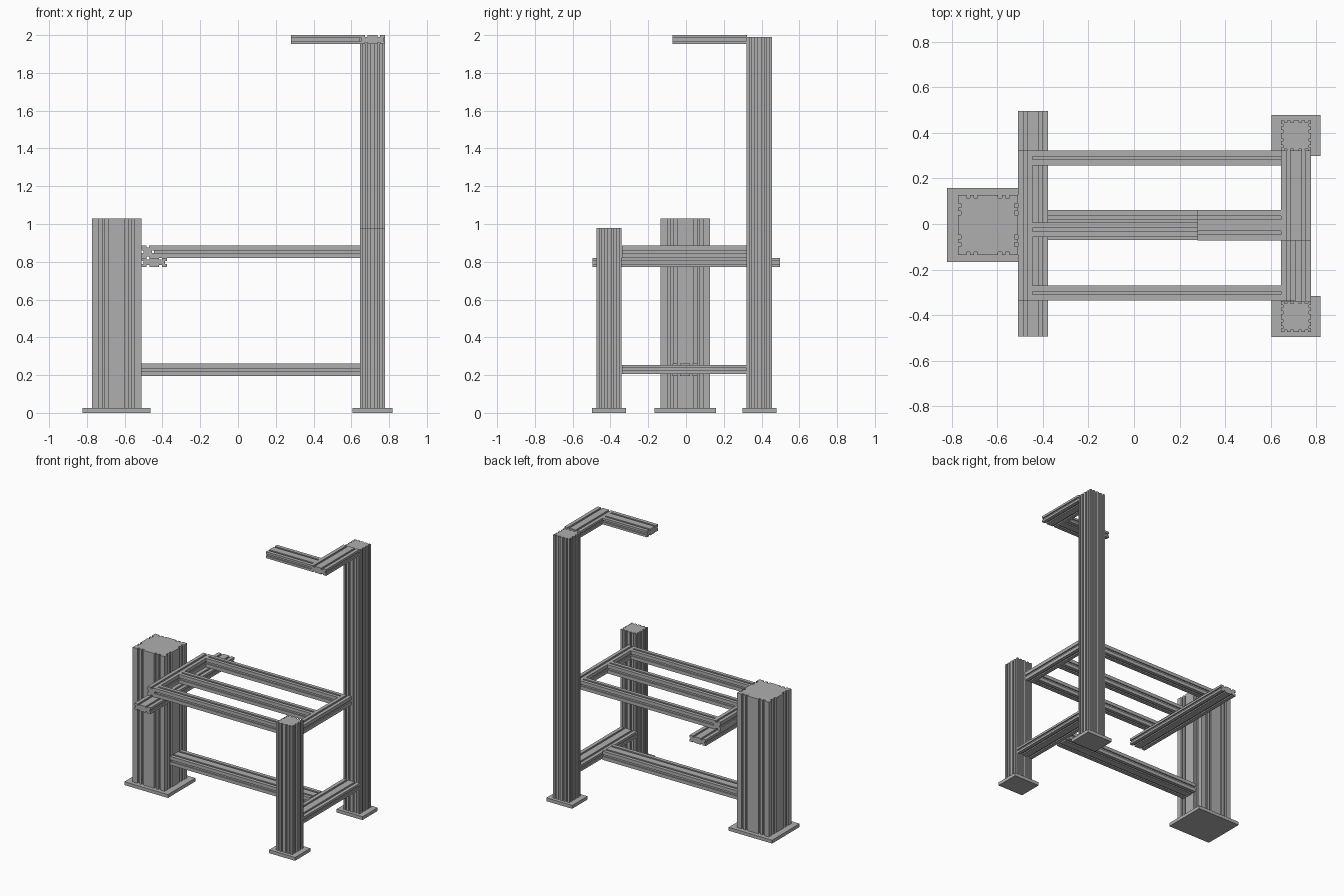
import bpy, bmesh
from mathutils import Matrix, Vector

cube = bpy.data.objects.get("Cube")
if cube:
    bpy.data.objects.remove(cube, do_unlink=True)

metal = bpy.data.materials.new("brushed grey metal")
metal.use_nodes = True
GREY = (0.43, 0.43, 0.43, 1)
metal.diffuse_color = GREY
metal.node_tree.nodes["Principled BSDF"].inputs["Base Color"].default_value = GREY


def side_points(length, depth_to_edge, slots, slot_w, slot_d):
    """One side of a section, walked left to right along its lower edge."""
    pts = [(-length / 2, -depth_to_edge)]
    for c in slots:
        a, b = c - slot_w / 2, c + slot_w / 2
        inner = -depth_to_edge + slot_d
        pts += [(a, -depth_to_edge), (a, inner), (b, inner), (b, -depth_to_edge)]
    return pts


def section(w, h, w_slots, h_slots, slot_w, slot_d):
    """Closed slotted outline, counter-clockwise."""
    pts = []
    for turn in range(4):
        if turn % 2 == 0:
            side = side_points(w, h / 2, w_slots, slot_w, slot_d)
        else:
            side = side_points(h, w / 2, h_slots, slot_w, slot_d)
        for x, y in side:
            for _ in range(turn):
                x, y = -y, x
            pts.append((x, y))
    return pts


def add_bar(name, low, high, axis, slots=None, slot_w=0.014, slot_d=0.009):
    """Extrude a slotted section along an axis to fill the given bounds."""
    low, high = Vector(low), Vector(high)
    size, mid = high - low, (low + high) / 2
    u, v = (axis + 1) % 3, (axis + 2) % 3
    su, sv = slots or ((), ())
    pts = section(size[u], size[v], su, sv, slot_w, slot_d)
    bm = bmesh.new()
    verts = []
    for a, b in pts:
        co = Vector((0, 0, 0))
        co[u], co[v], co[axis] = a, b, -size[axis] / 2
        verts.append(bm.verts.new(co + mid))
    face = bm.faces.new(verts)
    ext = bmesh.ops.extrude_face_region(bm, geom=[face], use_keep_orig=True)
    push = Vector((0, 0, 0))
    push[axis] = size[axis]
    bmesh.ops.translate(bm, vec=push,
                        verts=[g for g in ext["geom"] if isinstance(g, bmesh.types.BMVert)])
    bmesh.ops.recalc_face_normals(bm, faces=bm.faces)
    mesh = bpy.data.meshes.new(name)
    bm.to_mesh(mesh)
    bm.free()
    mesh.materials.append(metal)
    obj = bpy.data.objects.new(name, mesh)
    bpy.context.collection.objects.link(obj)
    return obj


X, Y, Z = 0, 1, 2
ONE = (0,)
TWO = (-0.033, 0.033)
FOUR = (-0.046, -0.018, 0.018, 0.046)
WIDE = (-0.086, -0.053, 0.053, 0.086)
PLATE = 0.025


def add_column(name, cx, cy, width, top, foot_x, foot_y, slots, slot_w, slot_d):
    """Upright post with its foot plate."""
    r = width / 2
    add_bar(name, (cx - r, cy - r, PLATE), (cx + r, cy + r, top), Z,
            (slots, slots), slot_w, slot_d)
    add_bar(name + "_foot_plate", (cx - foot_x / 2, cy - foot_y / 2, 0),
            (cx + foot_x / 2, cy + foot_y / 2, PLATE), Z)


# Upright columns
add_column("main_column", -0.642, -0.004, 0.264, 1.03, 0.36, 0.324, WIDE, 0.017, 0.014)
add_column("front_column", 0.712, -0.407, 0.133, 0.98, 0.214, 0.18, FOUR, 0.012, 0.009)
add_column("back_column", 0.712, 0.388, 0.133, 1.99, 0.214, 0.18, FOUR, 0.012, 0.009)

# Upper frame rails
Z0, Z1 = 0.82, 0.885
for label, y0 in (("front", -0.335), ("middle", -0.058), ("back", 0.257)):
    add_bar(label + "_rail", (-0.445, y0, Z0), (0.645, y0 + 0.065, Z1), X, (ONE, ONE))
for label, x0 in (("right", -0.51), ("left", 0.645)):
    add_bar(label + "_end_rail", (x0, -0.338, Z0), (x0 + 0.065, 0.322, Z1), Y, (ONE, ONE))

# Cross beam carrying the frame at the main column
add_bar("support_beam", (-0.51, -0.494, 0.773), (-0.377, 0.497, 0.82), Y, (ONE, TWO))

# Lower stretchers
add_bar("long_stretcher", (-0.51, -0.071, 0.196), (0.645, 0.062, 0.261), X, (TWO, ONE))
add_bar("cross_stretcher", (0.645, -0.34, 0.207), (0.778, 0.322, 0.254), Y, (ONE, TWO))

# Overhead arm
add_bar("overhead_arm_base", (0.645, -0.072, 1.953), (0.778, 0.322, 2.0), Y, (ONE, TWO))
add_bar("overhead_arm_tip", (0.28, -0.072, 1.953), (0.645, 0.061, 2.0), X, (TWO, ONE))
